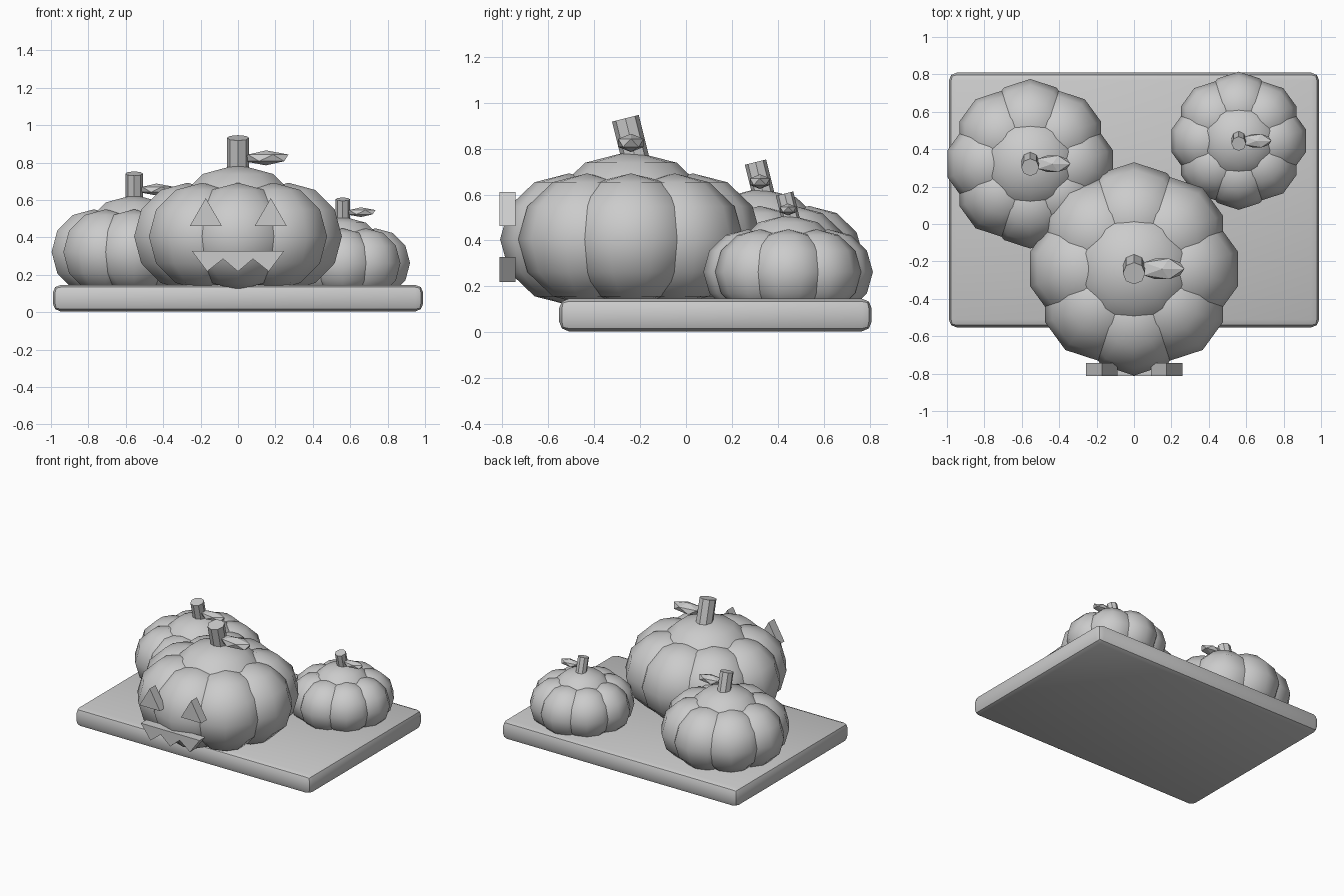
import bpy, bmesh, math
from mathutils import Matrix, Vector

if "Cube" in bpy.data.objects:
    bpy.data.objects.remove(bpy.data.objects["Cube"])


def finish(bm, name, smooth=False):
    bmesh.ops.recalc_face_normals(bm, faces=bm.faces)
    me = bpy.data.meshes.new(name)
    bm.to_mesh(me)
    bm.free()
    for p in me.polygons:
        p.use_smooth = smooth
    ob = bpy.data.objects.new(name, me)
    bpy.context.collection.objects.link(ob)
    return ob


def place(loc, scale):
    return Matrix.Translation(loc) @ Matrix.Diagonal((*scale, 1))


def pumpkin(name, x, y, s):
    root = place((x, y, 0.405 * s), (s, s, s))

    # ribbed body: a core surrounded by eight lobes
    bm = bmesh.new()
    spheres = [place((0, 0, 0), (0.4, 0.4, 0.385))]
    for i in range(8):
        a = i * math.pi / 4
        spheres.append(place((0.27 * math.cos(a), 0.27 * math.sin(a), 0),
                             (0.3, 0.3, 0.287)))
    for m in spheres:
        bmesh.ops.create_uvsphere(bm, u_segments=10, v_segments=6, radius=1,
                                  matrix=root @ m)
    finish(bm, name + "_body", True)

    # leaning stem
    bm = bmesh.new()
    lean = Matrix.Translation((0, 0, 0.43)) @ Matrix.Rotation(math.radians(14), 4, 'X')
    bmesh.ops.create_cone(bm, cap_ends=True, segments=8, radius1=0.06,
                          radius2=0.06, depth=0.2, matrix=root @ lean)
    finish(bm, name + "_stem")

    # faceted leaf
    bm = bmesh.new()
    bmesh.ops.create_icosphere(bm, subdivisions=1, radius=1,
                               matrix=root @ place((0.15, 0, 0.42), (0.134, 0.065, 0.04)))
    finish(bm, name + "_leaf")


def face_part(name, outline, y0=-0.813, y1=-0.744):
    # flat outline in x, z extruded backwards
    bm = bmesh.new()
    f = bm.faces.new([bm.verts.new((x, y0, z)) for x, z in outline])
    ext = bmesh.ops.extrude_face_region(bm, geom=[f])
    verts = [v for v in ext["geom"] if isinstance(v, bmesh.types.BMVert)]
    bmesh.ops.translate(bm, vec=Vector((0, y1 - y0, 0)), verts=verts)
    if not any(len(f.verts) == len(outline) and f.calc_center_median().y < y0 + 1e-4
               for f in bm.faces):
        bm.faces.new([v for v in bm.verts if v not in verts])
    return finish(bm, name)


# serving board
bm = bmesh.new()
bmesh.ops.create_cube(bm, size=1, matrix=place((0, 0.128, 0.075), (1.98, 1.362, 0.142)))
bmesh.ops.bevel(bm, geom=bm.edges[:], offset=0.042, segments=2, profile=0.5,
                affect='EDGES')
board = finish(bm, "board", True)
bpy.context.view_layer.objects.active = board
board.select_set(True)
bpy.ops.object.shade_smooth_by_angle(angle=math.radians(30))

# three pumpkins
pumpkin("large_pumpkin", 0, -0.24, 1.0)
pumpkin("medium_pumpkin", -0.555, 0.322, 0.795)
pumpkin("small_pumpkin", 0.56, 0.445, 0.648)

# carved face
for side, cx in (("left", -0.172), ("right", 0.175)):
    face_part(side + "_eye", [(cx - 0.085, 0.462), (cx + 0.085, 0.462), (cx, 0.61)])
face_part("mouth", [(-0.247, 0.328), (-0.165, 0.218), (-0.08, 0.285), (0, 0.218),
                    (0.08, 0.285), (0.165, 0.218), (0.247, 0.328)])
